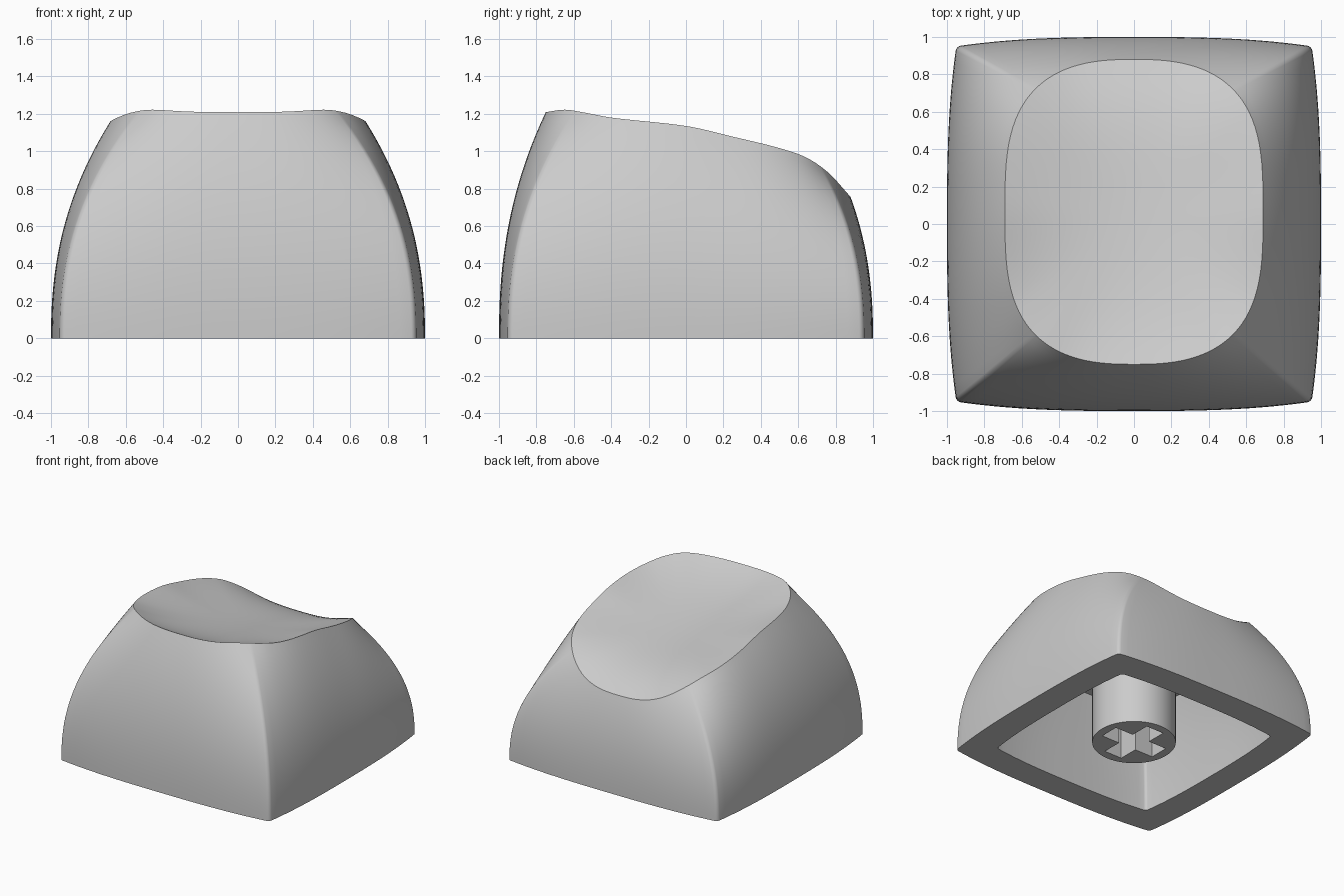
import bpy, bmesh, math
from mathutils import Vector

cube = bpy.data.objects.get("Cube")
if cube:
    bpy.data.objects.remove(cube, do_unlink=True)

grey = bpy.data.materials.new("plain_grey")
grey.use_nodes = True
grey.diffuse_color = (0.6, 0.6, 0.6, 1)
grey.node_tree.nodes["Principled BSDF"].inputs["Base Color"].default_value = (0.6, 0.6, 0.6, 1)

# Height of the dish rim along y
RIM = [(-0.76, 1.207), (-0.65, 1.222), (-0.55, 1.208), (-0.4, 1.18), (0, 1.135),
       (0.2, 1.09), (0.6, 0.985), (0.75, 0.895), (0.89, 0.745)]
RIM_CENTRE = Vector((0, 0.065))
WALL_POWER = 2.3
INNER = 0.77
CEILING = 0.78


def rim_height(y):
    """Smooth cubic interpolation through RIM."""
    last = len(RIM) - 1

    def slope(k):
        (ya, za), (yb, zb) = RIM[max(k - 1, 0)], RIM[min(k + 1, last)]
        return (zb - za) / (yb - ya)

    y = min(max(y, RIM[0][0]), RIM[-1][0])
    i = max(k for k in range(last) if RIM[k][0] <= y)
    (y0, z0), (y1, z1) = RIM[i], RIM[i + 1]
    h = y1 - y0
    t = (y - y0) / h
    a = z0 * (1 + 2 * t) + slope(i) * h * t
    b = z1 * (3 - 2 * t) + slope(i + 1) * h * (t - 1)
    return a * (1 - t) ** 2 + b * t ** 2


def square_outline(radius=0.025, steps=30, arc=4):
    """Unit square with tight round corners."""
    flat = 1 - radius
    side = [(flat * (2 * k / steps - 1), -1) for k in range(steps + 1)]
    for k in range(1, arc):
        a = math.pi / 2 * k / arc
        side.append((flat + radius * math.sin(a), -flat - radius * math.cos(a)))
    points = []
    for _ in range(4):
        points += side
        side = [(-y, x) for x, y in side]
    return points


def base_point(a, b, n=2.8):
    return Vector((a * (1 - 0.05 * abs(b) ** n), b * (1 - 0.05 * abs(a) ** n)))


def rim_point(a, b, p=2.6, q=3.2):
    d = abs(a) ** p + abs(b) ** q
    return RIM_CENTRE + Vector((0.69 * a / d ** (1 / p), 0.815 * b / d ** (1 / q)))


def wall_point(a, b, u):
    base, rim = base_point(a, b), rim_point(a, b)
    return base.lerp(rim, u ** WALL_POWER)


def dish_height(x, y):
    return 1.0 - 0.17 * y + 0.27 * x * x + 0.04 * y * y


def top_point(a, b, s):
    rim = rim_point(a, b)
    p = RIM_CENTRE.lerp(rim, s)
    lift = rim_height(rim.y) - dish_height(rim.x, rim.y)
    return (p.x, p.y, dish_height(p.x, p.y) + lift * s ** 4)


def outer_point(a, b, u):
    p = wall_point(a, b, u)
    return (p.x, p.y, u * rim_height(rim_point(a, b).y))


def inner_point(a, b, z):
    p = wall_point(a, b, z / rim_height(rim_point(a, b).y)) * INNER
    return (p.x, p.y, z)


def finish(name, bm):
    bmesh.ops.recalc_face_normals(bm, faces=bm.faces)
    mesh = bpy.data.meshes.new(name)
    bm.to_mesh(mesh)
    bm.free()
    mesh.materials.append(grey)
    obj = bpy.data.objects.new(name, mesh)
    bpy.context.collection.objects.link(obj)
    bpy.ops.object.select_all(action='DESELECT')
    obj.select_set(True)
    bpy.context.view_layer.objects.active = obj
    bpy.ops.object.shade_smooth_by_angle(angle=math.radians(30))


def join_rings(bm, r1, r2):
    n = len(r1)
    for i in range(n):
        j = (i + 1) % n
        bm.faces.new((r1[i], r1[j], r2[j], r2[i]))


# Cap shell: dished top, curved walls, flat bottom lip, hollow inside
bm = bmesh.new()
outline = square_outline()
rows = []
for k in range(1, 17):
    rows.append([top_point(a, b, k / 16) for a, b in outline])
for k in range(23, -1, -1):
    rows.append([outer_point(a, b, k / 24) for a, b in outline])
for k in range(13):
    rows.append([inner_point(a, b, CEILING * k / 12) for a, b in outline])
rings = [[bm.verts.new(p) for p in row] for row in rows]
for r1, r2 in zip(rings, rings[1:]):
    join_rings(bm, r1, r2)
for ring, z in ((rings[0], dish_height(*RIM_CENTRE)), (rings[-1], CEILING)):
    tip = bm.verts.new((0, RIM_CENTRE.y, z))
    for i, v in enumerate(ring):
        bm.faces.new((v, ring[(i + 1) % len(ring)], tip))
finish("cap_shell", bm)

# Mounting stem with a cross-shaped socket
bm = bmesh.new()
RADIUS, LONG, THIN, DEPTH, SIDES = 0.315, 0.245, 0.08, 0.42, 64
circle = [(RADIUS * math.cos(math.tau * k / SIDES), RADIUS * math.sin(math.tau * k / SIDES))
          for k in range(SIDES)]
cross = []
arm = [(LONG, -THIN), (LONG, THIN), (THIN, THIN)]
for _ in range(4):
    cross += arm
    arm = [(-y, x) for x, y in arm]
lip_edges = []
for path, height in ((circle, CEILING + 0.03), (cross, DEPTH)):
    low = [bm.verts.new((x, y, 0)) for x, y in path]
    high = [bm.verts.new((x, y, height)) for x, y in path]
    join_rings(bm, low, high)
    bm.faces.new(high)
    lip_edges += [bm.edges.get((low[i - 1], low[i])) for i in range(len(low))]
bmesh.ops.triangle_fill(bm, edges=lip_edges, use_beauty=True, normal=(0, 0, -1))
finish("stem", bm)
